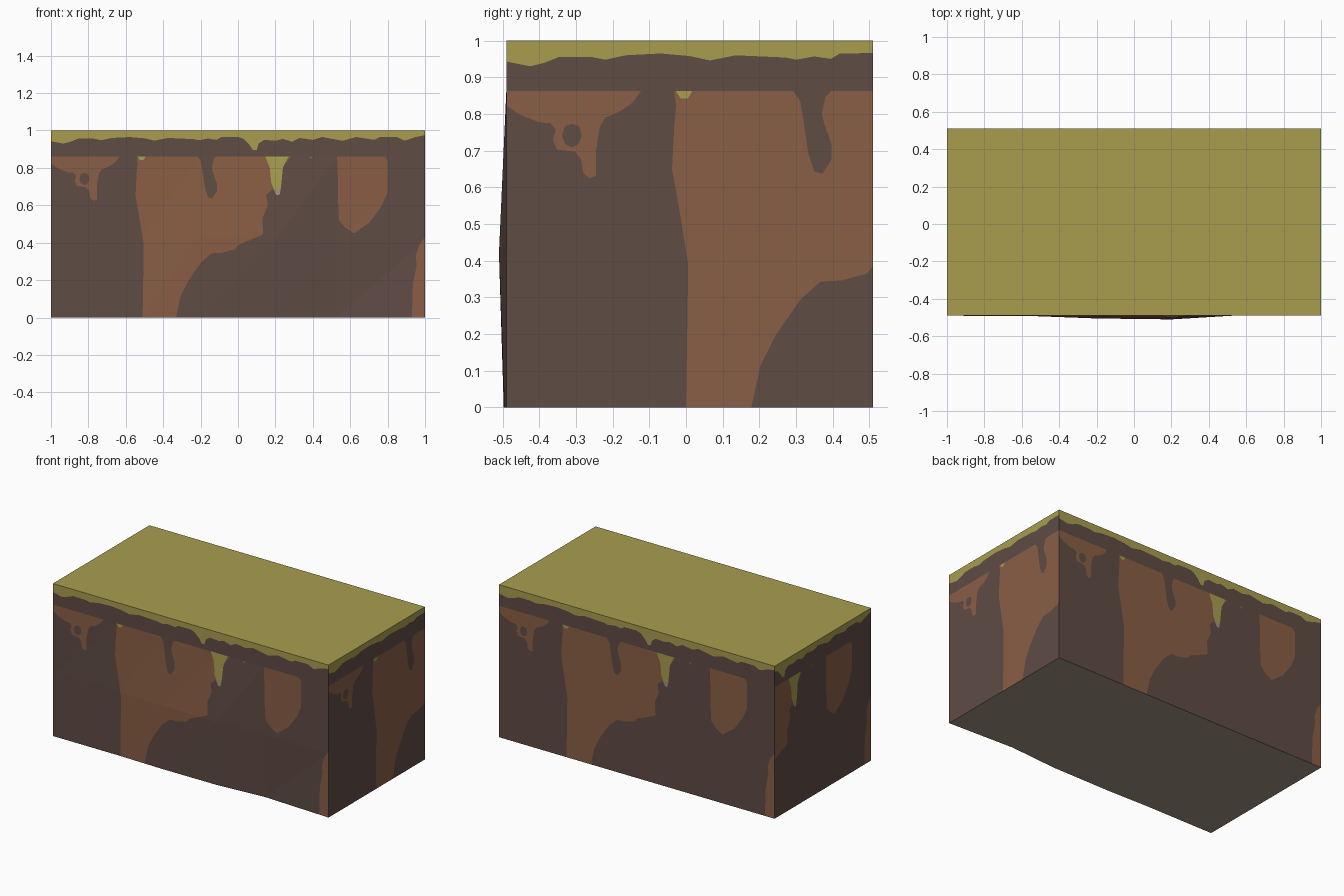
import bpy
from mathutils import Vector
from mathutils.geometry import delaunay_2d_cdt

if "Cube" in bpy.data.objects:
    bpy.data.objects.remove(bpy.data.objects["Cube"])

BAND = 0.862            # lower edge of the soil band under the grass
FRONT, BACK = -0.49, 0.51


def material(name, hexcode):
    def lin(c):
        return c / 12.92 if c <= 0.04045 else ((c + 0.055) / 1.055) ** 2.4
    m = bpy.data.materials.new(name)
    rgb = [lin(int(hexcode[i:i + 2], 16) / 255) for i in (0, 2, 4)]
    m.diffuse_color = (*rgb, 1)
    m.use_nodes = True
    m.node_tree.nodes["Principled BSDF"].inputs["Base Color"].default_value = m.diffuse_color
    return m


SOIL, CLAY, GRASS, STONE = range(4)
MATS = [material("dark_soil", "604C45"), material("clay", "8A5E45"),
        material("grass", "A89E4E"), material("grey_stone", "A0937F")]

# Ragged lower edge of the grass, left half then right half
fringe_left = [(-1, .943), (-.935, .93), (-.895, .94), (-.855, .956), (-.77, .956),
               (-.73, .948), (-.675, .96), (-.58, .965), (-.5, .958), (-.445, .946),
               (-.375, .96), (-.24, .954), (-.21, .948), (-.16, .957), (-.115, .95),
               (-.09, .965)]
fringe_right = [(0, .966), (.03, .955), (.06, .925), (.08, .895), (.1, .895),
                (.11, .93), (.14, .95), (.2, .945), (.24, .955), (.29, .94),
                (.33, .96), (.4, .95), (.45, .965), (.56, .945), (.63, .965),
                (.73, .95), (.76, .965), (.85, .965), (.89, .945), (.95, .965),
                (1, .975)]
grass_fringe = fringe_left + fringe_right + [(1, 1), (-1, 1)]

# Clay patches
clay_left = [(-1, BAND), (-1, .823), (-.963, .798), (-.91, .777), (-.88, .775),
             (-.865, .757), (-.873, .73), (-.862, .703), (-.813, .697),
             (-.796, .676), (-.79, .638), (-.772, .624), (-.755, .632),
             (-.755, .703), (-.745, .765), (-.73, .79), (-.69, .807),
             (-.657, .83), (-.633, BAND)]
clay_middle = [(-.542, BAND), (-.537, .825), (-.542, .77), (-.548, .65),
               (-.526, .526), (-.504, .39), (-.506, .25), (-.51, 0), (-.332, 0),
               (-.307, .114), (-.266, .196), (-.198, .294), (-.143, .343),
               (-.086, .346), (-.015, .365), (0, .387), (.09, .425), (.135, .445),
               (.13, .53), (.16, .6), (.15, .655), (.19, .69), (.19, BAND),
               (-.116, BAND), (-.13, .845), (-.14, .8), (-.132, .77),
               (-.113, .717), (-.113, .676), (-.138, .637), (-.16, .643),
               (-.176, .69), (-.19, .785), (-.198, .834), (-.217, BAND)]
clay_right = [(.53, BAND), (.535, .71), (.535, .63), (.54, .52), (.575, .48),
              (.62, .45), (.705, .51), (.77, .6), (.8, .67), (.8, .84), (.785, BAND)]
clay_corner = [(1, 0), (1, .43), (.97, .39), (.95, .33), (.955, .28), (.935, .18),
               (.93, 0)]
clay_specks = [[(.245, BAND), (.285, BAND), (.25, .82)],
               [(.375, BAND), (.4, BAND), (.39, .845)]]
soil_spot = [(-.848, .741), (-.84, .767), (-.821, .773), (-.802, .767),
             (-.794, .741), (-.803, .718), (-.821, .709), (-.84, .718)]

# Hanging grass and its stone tip
grass_drip = [(.145, BAND), (.17, .8), (.178, .72), (.205, .655), (.222, .655),
              (.23, .7), (.24, .8), (.27, BAND)]
grass_speck = [(-.537, BAND), (-.493, BAND), (-.505, .842), (-.525, .842)]
stone_tip = [(.188, .69), (.205, .655), (.222, .655), (.229, .69)]

# Painted in this order; the last match wins
PAINT = [(p, CLAY) for p in (clay_left, clay_middle, clay_right, clay_corner, *clay_specks)]
PAINT += [(soil_spot, SOIL), (grass_drip, GRASS), (grass_speck, GRASS),
          (stone_tip, STONE), (grass_fringe, GRASS)]

# Coarse facets of the slightly bulging front
XS = [-1, -.52, -.2, .2, .53, 1]
ZS = [0, .42, BAND, 1]
DEPTH = [[0, 0, -.007, -.005, .02, 0],
         [0, -.003, -.015, -.02, .003, 0],
         [0] * 6, [0] * 6]


def bulge(x, z):
    i = max(k for k in range(5) if XS[k] <= x + 1e-6)
    j = max(k for k in range(3) if ZS[k] <= z + 1e-6)
    s = (x - XS[i]) / (XS[i + 1] - XS[i])
    t = (z - ZS[j]) / (ZS[j + 1] - ZS[j])
    a, b = DEPTH[j][i], DEPTH[j][i + 1]
    c, d = DEPTH[j + 1][i], DEPTH[j + 1][i + 1]
    if s >= t:                       # triangle below the diagonal
        return a + s * (b - a) + t * (d - b)
    return a + t * (c - a) + s * (d - c)


def inside(p, poly):
    hit = False
    for (x1, y1), (x2, y2) in zip(poly, poly[1:] + poly[:1]):
        if (y1 > p[1]) != (y2 > p[1]) and p[0] < (x2 - x1) * (p[1] - y1) / (y2 - y1) + x1:
            hit = not hit
    return hit


def colour_at(p):
    result = SOIL
    for poly, index in PAINT:
        if inside(p, poly):
            result = index
    return result


def add_object(name, verts, faces, indices):
    me = bpy.data.meshes.new(name)
    me.from_pydata(verts, [], faces)
    for m in MATS:
        me.materials.append(m)
    me.polygons.foreach_set("material_index", indices)
    me.update()
    bpy.context.collection.objects.link(bpy.data.objects.new(name, me))


def wall(name, u_min, u_max, place, faceted=False):
    """Cut the painted outlines into a wall sheet, then place it in space."""
    pts, edges = [], []

    def line(*path):
        start = len(pts)
        pts.extend(Vector(p) for p in path)
        edges.extend((k, k + 1) for k in range(start, len(pts) - 1))

    line((-1, 0), (1, 0), (1, 1), (-1, 1), (-1, 0))
    line((0, 0), (0, 1))
    for poly, _ in PAINT:
        line(*poly, poly[0])
    if faceted:
        for x in XS[1:-1]:
            line((x, 0), (x, 1))
        for z in ZS[1:-1]:
            line((-1, z), (1, z))
        for i in range(5):
            for j in range(3):
                line((XS[i], ZS[j]), (XS[i + 1], ZS[j + 1]))
    flat, _, tris, *_ = delaunay_2d_cdt(pts, edges, [], 0, 1e-5)
    used, faces, indices = {}, [], []
    for tri in tris:
        mid = sum((flat[k] for k in tri), Vector((0, 0))) / len(tri)
        if u_min < mid.x < u_max:
            faces.append([used.setdefault(k, len(used)) for k in tri])
            indices.append(colour_at(mid))
    add_object(name, [place(flat[k].x, flat[k].y) for k in used], faces, indices)


# Four walls; the short ones repeat half of the long pattern
wall("front_wall", -1, 1, lambda u, z: (u, FRONT + bulge(u, z), z), True)
wall("back_wall", -1, 1, lambda u, z: (-u, BACK, z))
wall("right_wall", -1, 0, lambda u, z: (1, BACK + u, z))
wall("left_wall", 0, 1, lambda u, z: (-1, BACK - u, z))

# Grass top and stone underside
add_object("grass_top", [(-1, FRONT, 1), (1, FRONT, 1), (1, BACK, 1), (-1, BACK, 1)],
           [(0, 1, 2, 3)], [GRASS])
rim = [(x, FRONT + bulge(x, 0), 0) for x in XS] + [(1, BACK, 0), (-1, BACK, 0)]
add_object("underside", rim, [tuple(reversed(range(len(rim))))], [STONE])
